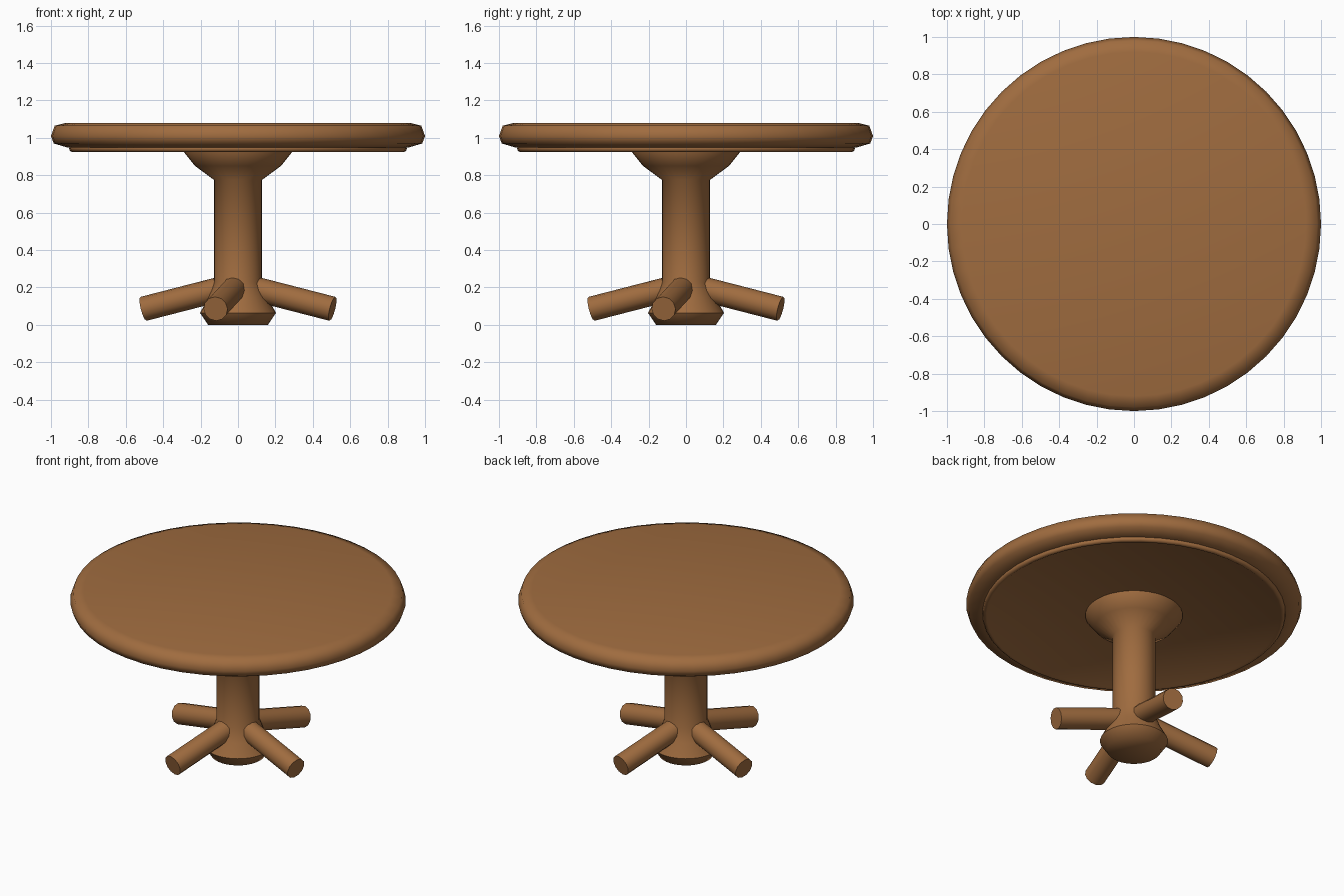
import bpy, bmesh, math
from mathutils import Vector

if "Cube" in bpy.data.objects:
    bpy.data.objects.remove(bpy.data.objects["Cube"])

wood = bpy.data.materials.new("brown wood")
wood.diffuse_color = (0.35, 0.15, 0.05, 1)
wood.use_nodes = True
wood.node_tree.nodes["Principled BSDF"].inputs["Base Color"].default_value = wood.diffuse_color


def finish(obj, angle):
    """Assign the wood and smooth everything but the hard edges."""
    obj.data.materials.clear()
    obj.data.materials.append(wood)
    bpy.ops.object.select_all(action='DESELECT')
    obj.select_set(True)
    bpy.context.view_layer.objects.active = obj
    bpy.ops.object.shade_smooth_by_angle(angle=math.radians(angle))


def lathe(name, profile, steps, angle=60):
    """Revolve an (r, z) profile about the z axis."""
    bm = bmesh.new()
    verts = [bm.verts.new((r, 0, z)) for r, z in profile]
    edges = [bm.edges.new(pair) for pair in zip(verts, verts[1:])]
    bmesh.ops.spin(bm, geom=verts + edges, cent=(0, 0, 0), axis=(0, 0, 1),
                   angle=2 * math.pi, steps=steps)
    bmesh.ops.remove_doubles(bm, verts=bm.verts, dist=0.0005)
    bmesh.ops.recalc_face_normals(bm, faces=bm.faces)
    mesh = bpy.data.meshes.new(name)
    bm.to_mesh(mesh)
    bm.free()
    obj = bpy.data.objects.new(name, mesh)
    bpy.context.collection.objects.link(obj)
    finish(obj, angle)


# Round top with a soft rim
lathe("table_top", [(0, 1.08), (0.92, 1.08), (0.98, 1.065), (1.0, 1.01),
                    (0.985, 0.97), (0.91, 0.948), (0, 0.948)], 48)

# Slightly recessed panel with a raised lip under the top
lathe("under_panel", [(0, 0.96), (0.895, 0.96), (0.903, 0.945), (0.9, 0.932),
                      (0.89, 0.925), (0.878, 0.925), (0.867, 0.932),
                      (0, 0.932)], 48)

# Pedestal: bulbous foot, plain column, flared support
lathe("pedestal", [(0, 0), (0.16, 0), (0.203, 0.064), (0.16, 0.145),
                   (0.128, 0.23), (0.128, 0.775), (0.23, 0.85),
                   (0.29, 0.925), (0.29, 0.94), (0, 0.94)], 32)

# Four round legs sloping down from the column
hub = Vector((0, 0, 0.216))
for i in range(4):
    turn = math.atan2(-0.12, 0.505) + i * math.pi / 2
    tip = Vector((0.519 * math.cos(turn), 0.519 * math.sin(turn), 0.086))
    axis = tip - hub
    bpy.ops.mesh.primitive_cylinder_add(
        vertices=12, radius=0.066, depth=axis.length, location=(hub + tip) / 2,
        rotation=axis.to_track_quat('Z', 'Y').to_euler())
    leg = bpy.context.object
    leg.name = f"leg_{i + 1}"
    finish(leg, 40)
